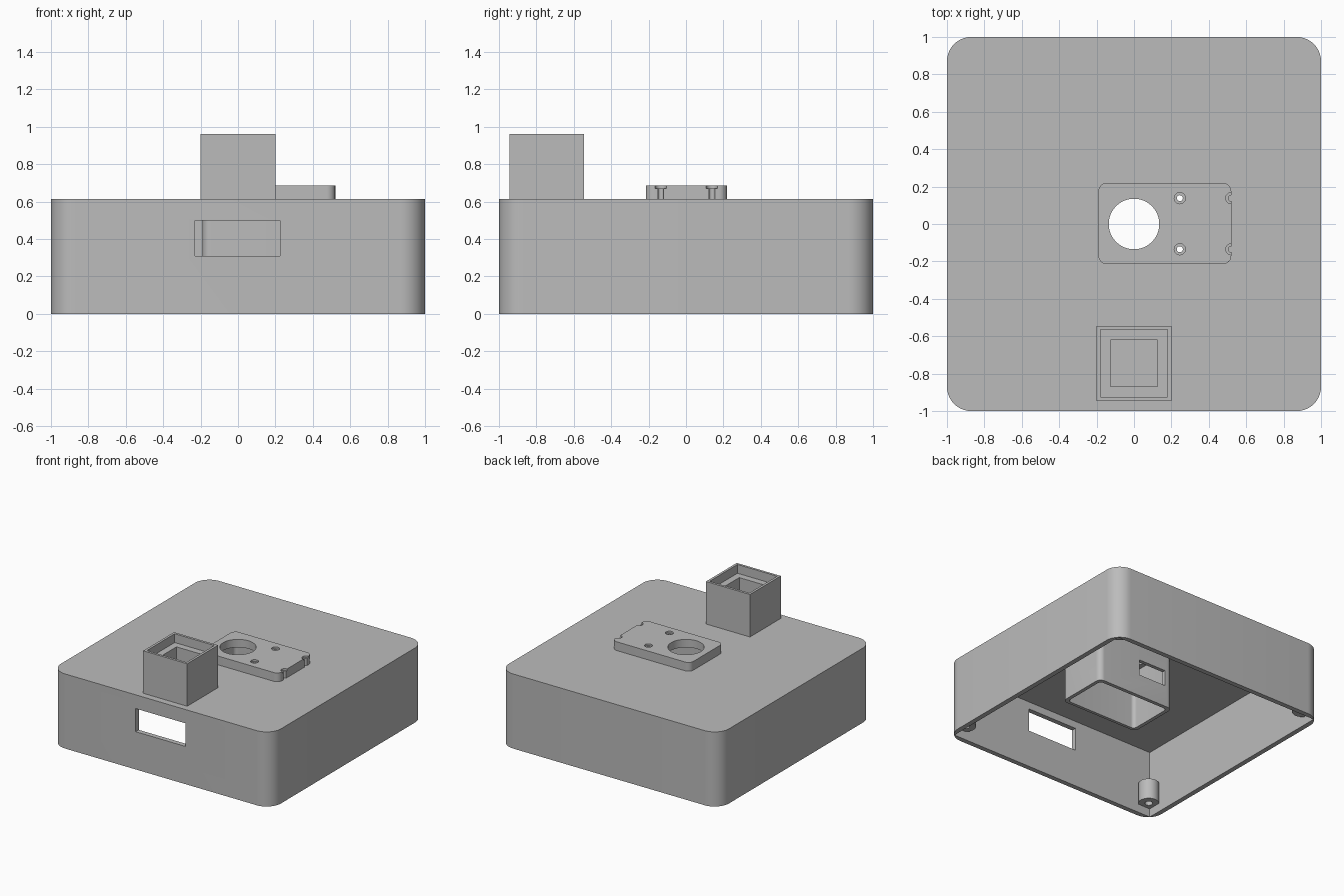
import bpy
import bmesh
from math import cos, sin, pi

if "Cube" in bpy.data.objects:
    bpy.data.objects.remove(bpy.data.objects["Cube"], do_unlink=True)

GREY = (0.5, 0.5, 0.5, 1.0)
grey = bpy.data.materials.new("plain_grey")
grey.use_nodes = True
grey.diffuse_color = GREY
grey.node_tree.nodes["Principled BSDF"].inputs["Base Color"].default_value = GREY


def rounded_outline(x0, x1, y0, y1, r, steps=10):
    """Counter-clockwise rectangle, with rounded corners if r > 0."""
    if r == 0:
        return [(x0, y0), (x1, y0), (x1, y1), (x0, y1)]
    centres = [(x1 - r, y1 - r), (x0 + r, y1 - r), (x0 + r, y0 + r), (x1 - r, y0 + r)]
    pts = []
    for q, (cx, cy) in enumerate(centres):
        for s in range(steps + 1):
            a = (q + s / steps) * pi / 2
            pts.append((cx + r * cos(a), cy + r * sin(a)))
    return pts


def prism(name, outline, z0, z1):
    bm = bmesh.new()
    face = bm.faces.new([bm.verts.new((x, y, z0)) for x, y in outline])
    top = bmesh.ops.extrude_face_region(bm, geom=[face])["geom"]
    verts = [g for g in top if isinstance(g, bmesh.types.BMVert)]
    bmesh.ops.translate(bm, verts=verts, vec=(0, 0, z1 - z0))
    bmesh.ops.recalc_face_normals(bm, faces=bm.faces)
    mesh = bpy.data.meshes.new(name)
    bm.to_mesh(mesh)
    bm.free()
    mesh.materials.append(grey)
    obj = bpy.data.objects.new(name, mesh)
    bpy.context.collection.objects.link(obj)
    return obj


def block(name, x, y, z, r=0):
    return prism(name, rounded_outline(*x, *y, r), *z)


def cylinder(name, x, y, r, z, n=40):
    ring = [(x + r * cos(2 * pi * i / n), y + r * sin(2 * pi * i / n)) for i in range(n)]
    return prism(name, ring, *z)


def cut(obj, cutter):
    """Subtract the cutter from the object and discard it."""
    cutter.hide_render = True
    mod = obj.modifiers.new("cut", "BOOLEAN")
    mod.operation = "DIFFERENCE"
    mod.solver = "EXACT"
    mod.object = cutter
    bpy.context.view_layer.objects.active = obj
    bpy.ops.object.modifier_apply(modifier=mod.name)
    bpy.data.objects.remove(cutter, do_unlink=True)


ROOF, CEILING, PLATE = 0.613, 0.56, 0.685
INNER = (-0.96, 0.96)
POCKET_X, POCKET_Y = (-0.16, 0.49), (-0.19, 0.19)

# Outer shell, open underneath, with a front window and roof opening
shell = block("outer_shell", (-1, 1), (-1, 1), (0, ROOF), 0.13)
cut(shell, block("cavity", INNER, INNER, (-0.1, CEILING)))
cut(shell, block("window", (-0.23, 0.225), (-1.1, -0.9), (0.31, 0.5)))
cut(shell, block("roof_opening", POCKET_X, POCKET_Y, (0.5, 0.7), 0.03))

# Central housing: hollow below, raised plate above the roof
housing = block("central_housing", (-0.19, 0.52), (-0.215, 0.22), (0.13, PLATE), 0.045)
cut(housing, block("pocket", POCKET_X, POCKET_Y, (0.05, 0.62), 0.03))
cut(housing, block("cable_slot", (-0.12, 0.13), (0.1, 0.3), (0.31, 0.44)))
cut(housing, cylinder("round_opening", 0, 0, 0.135, (0.55, 0.75), 64))
for y in (-0.135, 0.138):
    # Countersunk screw holes and the half holes on the plate edge
    for x, low in ((0.245, 0.55), (0.52, ROOF)):
        cut(housing, cylinder("screw_hole", x, y, 0.016, (low, 0.75), 24))
        cut(housing, cylinder("screw_head", x, y, 0.03, (0.67, 0.75), 24))

# Screw bosses in the corners
for sx, side in ((-1, "right"), (1, "left")):
    for sy, end in ((-1, "front"), (1, "back")):
        boss = cylinder(f"{end}_{side}_screw_boss", sx * 0.9, sy * 0.9, 0.078, (0.07, 0.24))
        cut(boss, cylinder("boss_hole", sx * 0.9, sy * 0.9, 0.03, (0, 0.2), 24))

# Square tower with a stepped recess
tower = block("square_tower", (-0.2, 0.2), (-0.945, -0.545), (ROOF - 0.02, 0.962))
cut(tower, block("upper_recess", (-0.18, 0.18), (-0.925, -0.565), (0.89, 1.1)))
cut(tower, block("lower_recess", (-0.125, 0.125), (-0.87, -0.62), (ROOF + 0.005, 1.0)))

# Smooth the round walls while keeping edges crisp
bpy.ops.object.select_all(action="DESELECT")
for obj in bpy.context.collection.objects:
    if obj.type == "MESH" and grey.name in obj.data.materials:
        obj.select_set(True)
bpy.context.view_layer.objects.active = shell
bpy.ops.object.shade_smooth_by_angle(angle=pi / 6)
